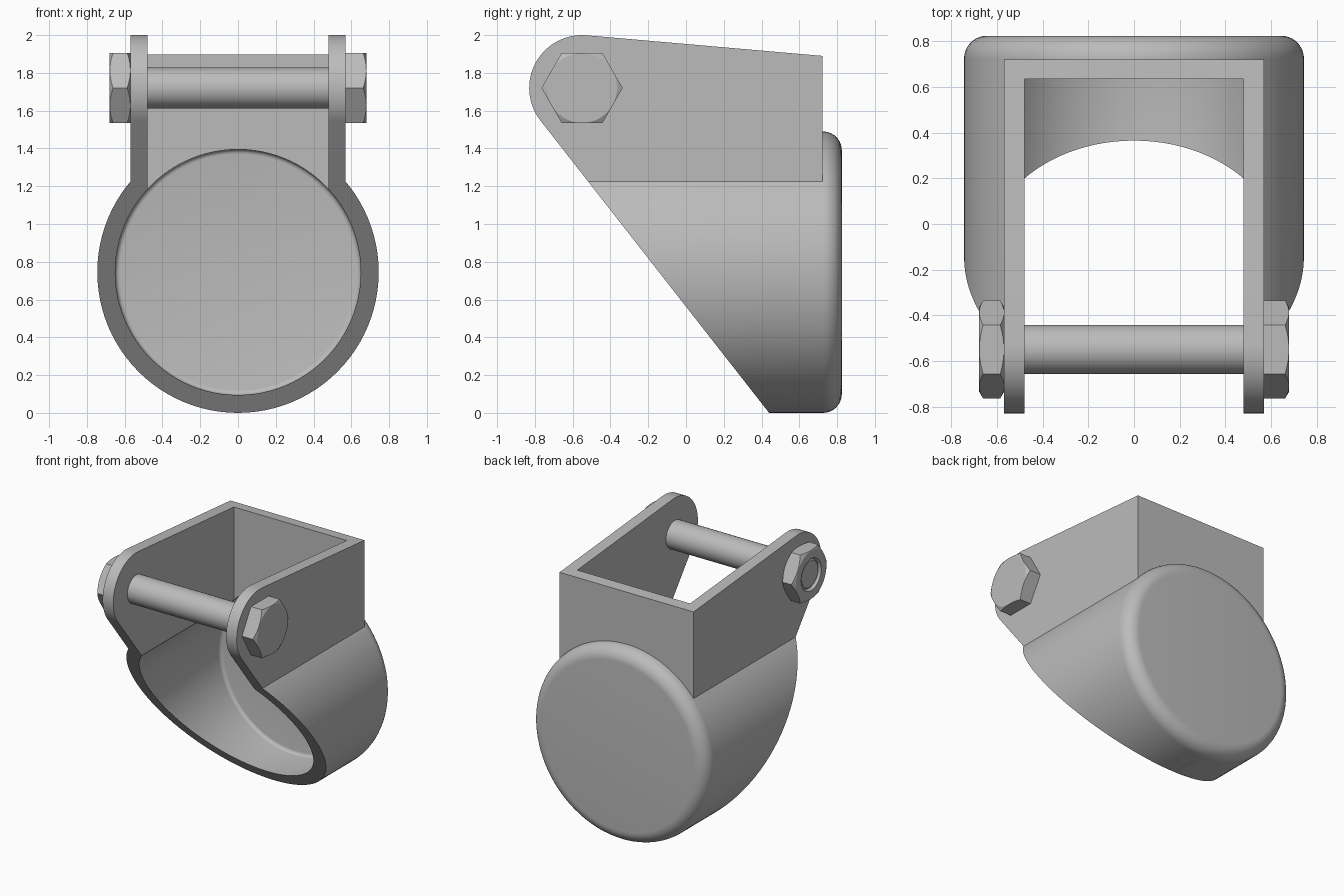
import bpy, bmesh
from math import sin, cos, pi, radians, atan2, acos, hypot
from mathutils import Matrix, Vector

cube = bpy.data.objects.get("Cube")
if cube:
    bpy.data.objects.remove(cube)

steel = bpy.data.materials.new("grey_steel")
steel.use_nodes = True
GREY = (0.5, 0.5, 0.5, 1)
steel.diffuse_color = GREY
steel.node_tree.nodes["Principled BSDF"].inputs["Base Color"].default_value = GREY

CUP_Z, CUP_R, BORE_R = 0.745, 0.745, 0.65
PIN_Y, PIN_Z, EAR_R = -0.55, 1.72, 0.28
TO_Y = Matrix.Rotation(-pi / 2, 4, 'X')
TO_X = Matrix.Rotation(pi / 2, 4, 'Y')
CUP = Matrix.Translation((0, 0, CUP_Z)) @ TO_Y
PIN = Matrix.Translation((0, PIN_Y, PIN_Z)) @ TO_X


def finish(name, bm):
    bmesh.ops.recalc_face_normals(bm, faces=bm.faces)
    mesh = bpy.data.meshes.new(name)
    bm.to_mesh(mesh)
    bm.free()
    mesh.materials.append(steel)
    obj = bpy.data.objects.new(name, mesh)
    bpy.context.collection.objects.link(obj)
    return obj


def lathe(name, profile, matrix, sides=96):
    """Solid from (radius, height) rings with flat end caps."""
    bm = bmesh.new()
    rings = []
    for r, h in profile:
        angles = [pi / 2 + 2 * pi * i / sides for i in range(sides)]
        rings.append([bm.verts.new(matrix @ Vector((r * cos(a), r * sin(a), h))) for a in angles])
    for low, high in zip(rings, rings[1:]):
        for i in range(sides):
            j = (i + 1) % sides
            bm.faces.new((low[i], low[j], high[j], high[i]))
    bm.faces.new(rings[0])
    bm.faces.new(rings[-1])
    return finish(name, bm)


def prism(name, outline, half_width):
    """Side outline of (y, z) points extruded across x."""
    bm = bmesh.new()
    face = bm.faces.new([bm.verts.new((-half_width, y, z)) for y, z in outline])
    moved = bmesh.ops.extrude_face_region(bm, geom=[face])["geom"]
    verts = [g for g in moved if isinstance(g, bmesh.types.BMVert)]
    bmesh.ops.translate(bm, verts=verts, vec=(2 * half_width, 0, 0))
    return finish(name, bm)


def box(name, half_width, y0, y1, z0, z1):
    return prism(name, [(y0, z0), (y1, z0), (y1, z1), (y0, z1)], half_width)


def combine(obj, tool, operation):
    mod = obj.modifiers.new(operation.title(), 'BOOLEAN')
    mod.operation, mod.solver, mod.object = operation, 'EXACT', tool
    bpy.context.view_layer.objects.active = obj
    bpy.ops.object.modifier_apply(modifier=mod.name)
    bpy.data.objects.remove(tool)


def rounded_end(radius, start, end, fillet, steps=10):
    arc = [(radius - fillet + fillet * cos(a), end - fillet + fillet * sin(a))
           for a in (pi / 2 * i / steps for i in range(steps + 1))]
    return [(radius, start)] + arc


def smooth(obj, degrees=30):
    bpy.ops.object.select_all(action='DESELECT')
    obj.select_set(True)
    bpy.context.view_layer.objects.active = obj
    bpy.ops.object.shade_smooth_by_angle(angle=radians(degrees))


# Bracket: round cup joined to a square collar, then hollowed
bracket = lathe("bracket", rounded_end(CUP_R, -1.1, 0.825, 0.1), CUP)
combine(bracket, box("collar", 0.57, -1.0, 0.722, CUP_Z, 2.1), 'UNION')
combine(bracket, lathe("bore", rounded_end(BORE_R, -1.3, 0.715, 0.025, 4), CUP), 'DIFFERENCE')
combine(bracket, box("slot", 0.48, -1.4, 0.635, CUP_Z, 2.3), 'DIFFERENCE')


# Side outline: slanted mouth, rounded ears and sloping top
def tangent_angle(y, z, sign):
    dy, dz = y - PIN_Y, z - PIN_Z
    return atan2(dz, dy) + sign * acos(EAR_R / hypot(dy, dz))


first = tangent_angle(0.722, 1.89, 1)
last = tangent_angle(0.44, 0, -1) % (2 * pi)
ear = [(PIN_Y + EAR_R * cos(a), PIN_Z + EAR_R * sin(a))
       for a in (first + (last - first) * i / 32 for i in range(33))]
outline = [(0.44, 0), (0.44, -0.2), (1, -0.2), (1, 1.866), (0.722, 1.89)] + ear
combine(bracket, prism("side_outline", outline, 1.2), 'INTERSECT')
smooth(bracket)

# Cross pin
pin = lathe("cross_pin", [(0.108, -0.6), (0.108, 0.6)], PIN, 48)
smooth(pin)


# Hexagonal head and nut with turned corners
def hexagon(name, x0, x1, turning):
    obj = lathe(name, [(0.215, x0), (0.215, x1)], PIN, 6)
    combine(obj, lathe("turning", turning, PIN, 64), 'INTERSECT')
    smooth(obj, 20)


hexagon("bolt_head", 0.568, 0.68, [(0.25, 0.5), (0.25, 0.642), (0.183, 0.681)])
hexagon("nut", -0.7, -0.5, [
    (0.1, -0.668), (0.11, -0.66), (0.122, -0.68), (0.183, -0.68),
    (0.25, -0.641), (0.25, -0.607), (0.183, -0.568)])
